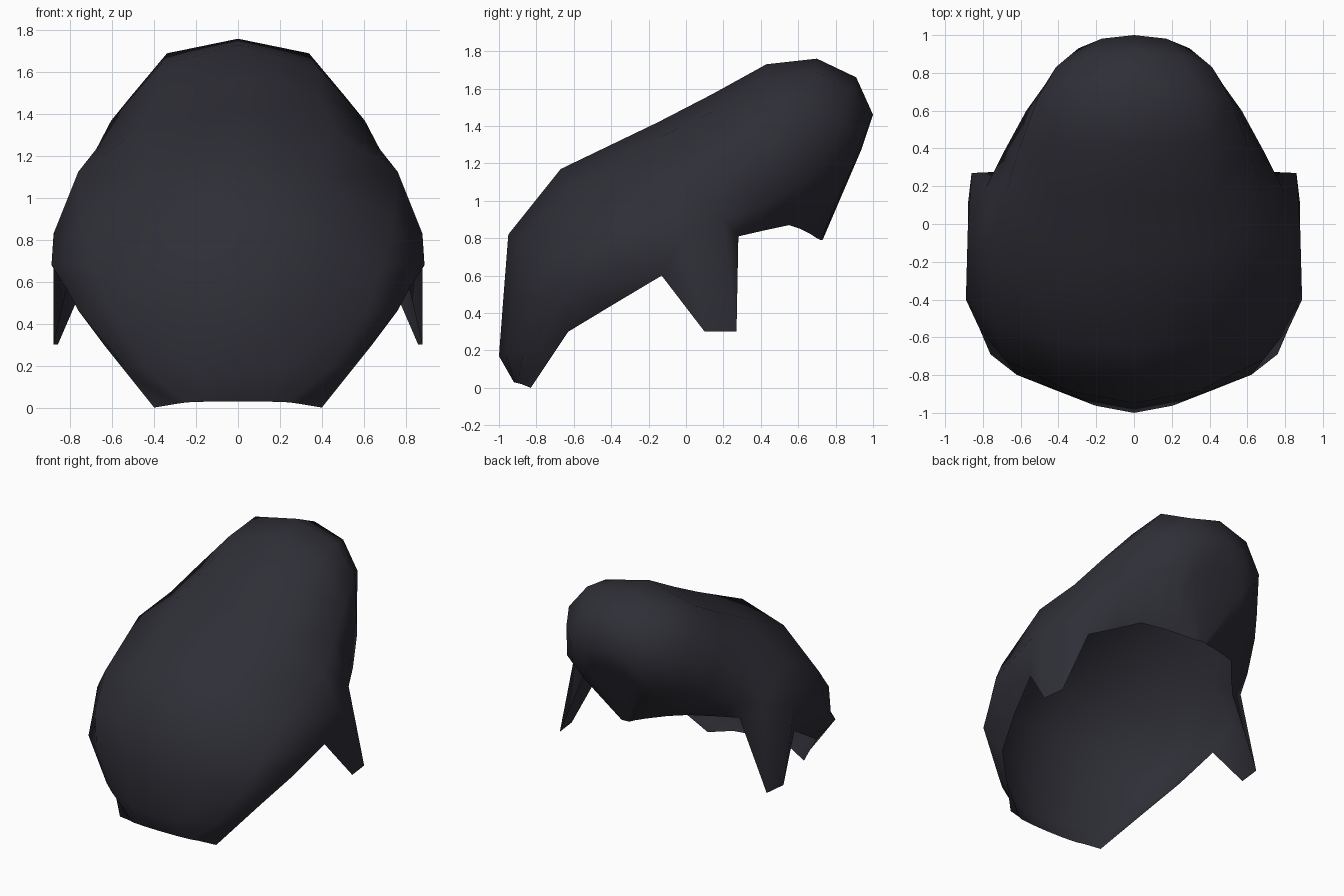
import bpy
import bmesh
import math
from mathutils import Vector

default_cube = bpy.data.objects.get("Cube")
if default_cube:
    bpy.data.objects.remove(default_cube, do_unlink=True)


def make_material(name, colour):
    material = bpy.data.materials.new(name)
    material.use_nodes = True
    material.diffuse_color = colour
    shader = next(n for n in material.node_tree.nodes if n.type == "BSDF_PRINCIPLED")
    shader.inputs["Base Color"].default_value = colour
    return material


# Arc shapes: a higher power gives a flatter arc, a lower one a boxier arc
FLAT, SOFT, ROUND, FULL, BOXY = 1.4, 1.25, 1, .9, .75

# Sections from the front rim, over the crown, to the back rim:
# arc shape, crown (y, z), widest side point (x, y, z), lower rim point (x, y, z)
sections = [
    (ROUND, (-.92, .03), (.28, -.88, .02), (.4, -.83, 0)),
    (FLAT, (-1, .17), (.54, -.79, .2), (.52, -.73, .15)),
    (FLAT, (-.975, .5), (.76, -.69, .46), (.64, -.63, .3)),
    (SOFT, (-.95, .82), (.82, -.55, .57), (.735, -.39, .445)),
    (SOFT, (-.67, 1.17), (.89, -.4, .68), (.81, -.13, .6)),
    # The sideburn hangs from these two sections
    (ROUND, (-.15, 1.42), (.88, -.03, .83), (.88, .1, .3)),
    (ROUND, (.14, 1.57), (.78, .2, .9), (.86, .27, .3)),
    (FULL, (.43, 1.73), (.69, .38, .95), (.64, .28, .81)),
    (BOXY, (.7, 1.76), (.57, .6, 1.08), (.52, .41, .84)),
    (FULL, (.91, 1.66), (.47, .74, 1.16), (.4, .55, .87)),
    (ROUND, (1, 1.46), (.34, .86, 1.18), (.27, .61, .85)),
    (ROUND, (.94, 1.28), (.25, .83, 1.06), (.14, .67, .82)),
    (ROUND, (.73, .79), (.04, .72, .79), (.07, .7, .8)),
]
ARC_STEPS = 3


def section_points(power, crown, side, rim):
    """Quarter arc from crown to side, then a straight drop to the rim."""
    points = []
    for step in range(ARC_STEPS + 1):
        angle = math.pi / 2 * step / ARC_STEPS
        across = math.sin(angle) ** power
        upward = max(math.cos(angle), 0) ** power
        points.append(Vector((side[0] * across,
                              side[1] + (crown[0] - side[1]) * upward,
                              side[2] + (crown[1] - side[2]) * upward)))
    points.append(Vector(rim))
    return points


def build_half_shell(name, material):
    bm = bmesh.new()
    rows = [[bm.verts.new(point) for point in section_points(*section)]
            for section in sections]
    for lower, upper in zip(rows, rows[1:]):
        for i in range(len(lower) - 1):
            bm.faces.new((lower[i], lower[i + 1], upper[i + 1], upper[i]))
    for face in bm.faces:
        face.smooth = True
    mesh = bpy.data.meshes.new(name)
    bm.to_mesh(mesh)
    bm.free()
    mesh.materials.append(material)
    shell = bpy.data.objects.new(name, mesh)
    bpy.context.collection.objects.link(shell)
    return shell


# Hair shell, open underneath, mirrored across the middle
hair = build_half_shell("hair_shell", make_material("charcoal hair", (.028, .028, .038, 1)))
mirror = hair.modifiers.new("mirror_halves", "MIRROR")
mirror.use_axis[0] = True
mirror.use_clip = True
mirror.merge_threshold = .001
